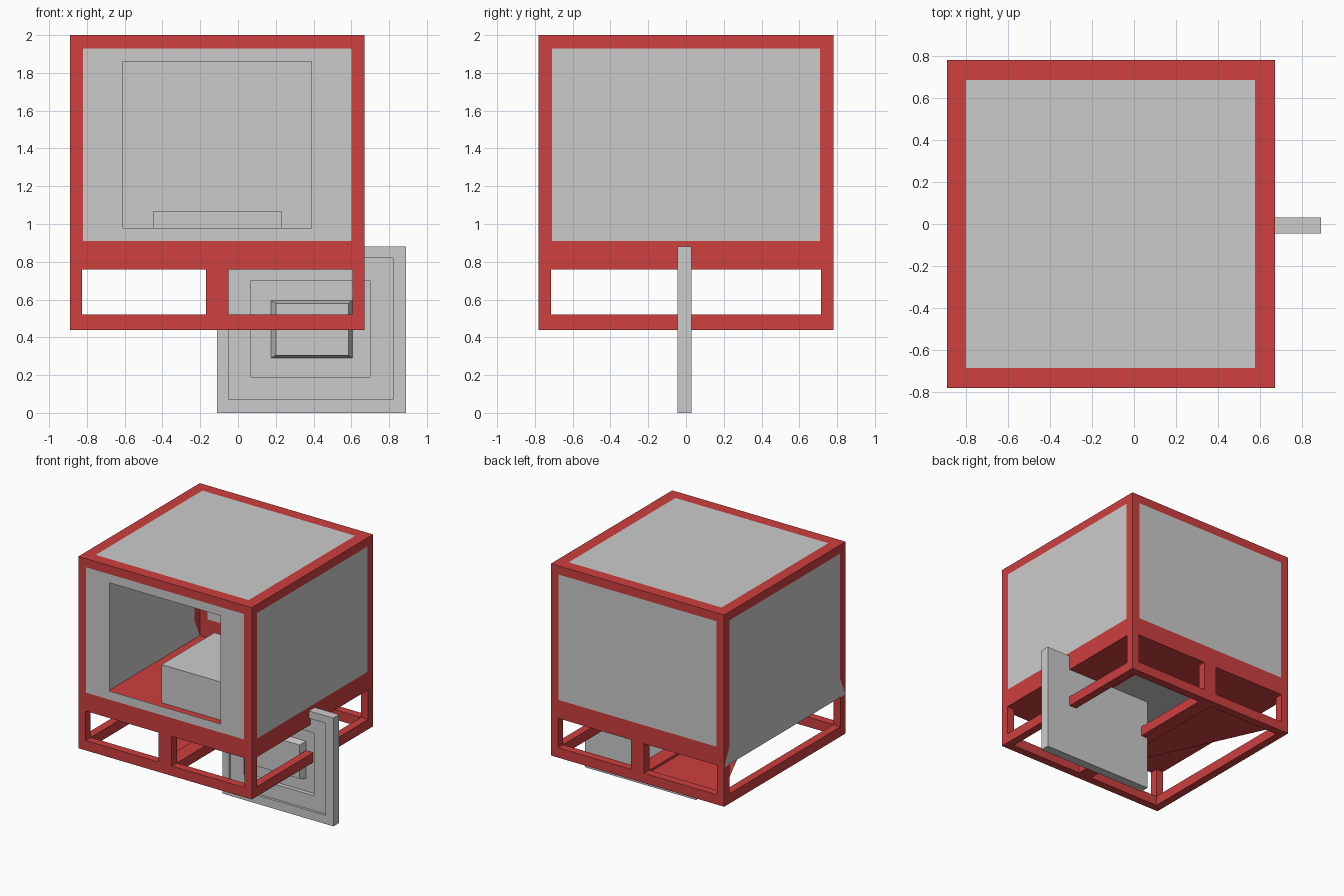
import bpy, bmesh

if "Cube" in bpy.data.objects:
    bpy.data.objects.remove(bpy.data.objects["Cube"])

red = bpy.data.materials.new("red_paint")
red.diffuse_color = (0.62, 0.05, 0.05, 1)
red.use_nodes = True
red.node_tree.nodes["Principled BSDF"].inputs["Base Color"].default_value = red.diffuse_color

X0, X1, Y, Z0, ZF, Z1 = -0.89, 0.67, 0.78, 0.44, 0.76, 2.0
MID0, MID1 = -0.17, -0.05


def make(name, faces, mat=None):
    """Mesh object from a few polygons given as corner lists."""
    bm = bmesh.new()
    for f in faces:
        bm.faces.new([bm.verts.new(p) for p in f])
    bmesh.ops.remove_doubles(bm, verts=bm.verts, dist=1e-5)
    bmesh.ops.recalc_face_normals(bm, faces=bm.faces)
    me = bpy.data.meshes.new(name)
    bm.to_mesh(me)
    bm.free()
    ob = bpy.data.objects.new(name, me)
    bpy.context.collection.objects.link(ob)
    if mat:
        me.materials.append(mat)
    return ob


def ring(a, b):
    """Quads between two loops of equal length."""
    n = len(a)
    return [[a[i], a[(i + 1) % n], b[(i + 1) % n], b[i]] for i in range(n)]


def rect(axis, pos, u0, u1, v0, v1):
    """Rectangle loop on a plane; first edge is the low-v edge."""
    pts = [(u0, v0), (u1, v0), (u1, v1), (u0, v1)]
    if axis == "x":
        return [(pos, u, v) for u, v in pts]
    if axis == "y":
        return [(u, pos, v) for u, v in pts]
    return [(u, v, pos) for u, v in pts]


def box(name, x0, x1, y0, y1, z0, z1, mat=None):
    lo, hi = rect("z", z0, x0, x1, y0, y1), rect("z", z1, x0, x1, y0, y1)
    return make(name, [lo, hi] + ring(lo, hi), mat)


# Front and back walls: red border, grey panel, opening at the front
for name, y in (("front", -Y), ("back", Y)):
    outer = rect("y", y, X0, X1, ZF, Z1)
    inner = rect("y", y, -0.82, 0.60, 0.91, 1.93)
    make(name + "_border", ring(outer, inner), red)
    if name == "front":
        hole = rect("y", y, -0.61, 0.39, 0.98, 1.86)
        make("front_panel", ring(inner, hole))
    else:
        make("back_panel", [inner])

# Side walls; the left one has its lower band in grey
for name, x in (("left", X0), ("right", X1)):
    outer = rect("x", x, -Y, Y, ZF, Z1)
    inner = rect("x", x, -0.71, 0.71, 0.91, 1.93)
    quads = ring(outer, inner)
    if name == "left":
        make("left_border", quads[1:], red)
        make("left_panel", [inner, quads[0]])
    else:
        make("right_border", quads, red)
        make("right_panel", [inner])

# Roof and floor
roof_in = rect("z", Z1, -0.80, 0.575, -0.685, 0.685)
make("roof_border", ring(rect("z", Z1, X0, X1, -Y, Y), roof_in), red)
make("roof_panel", [roof_in])
make("floor", [rect("z", ZF, X0, X1, -Y, Y)], red)

# Block inside the cabinet
box("inner_block", -0.45, 0.23, -0.34, 0.34, ZF, 1.07)

# Open base frame: long bars, cross bars and posts
T, ZB = 0.065, 0.52
for name, s in (("front", -1), ("back", 1)):
    y0, y1 = sorted((s * Y, s * (Y - T)))
    box(name + "_base_bar", X0, X1, y0, y1, Z0, ZB, red)
    for tag, x0, x1 in (("left", X0, X0 + T), ("middle", MID0, MID1), ("right", X1 - T, X1)):
        box(f"{name}_{tag}_post", x0, x1, y0, y1, ZB, ZF, red)
for tag, x0, x1 in (("left", X0, X0 + T), ("middle", MID0, MID1), ("right", X1 - T, X1)):
    box(tag + "_cross_bar", x0, x1, -Y + T, Y - T, Z0, ZB, red)

# Triangular plate in the left bay of the base
make("base_plate", [[(X0 + T, Y - T, 0.5), (MID0, Y - T, 0.5), (MID0, -Y + T, 0.5)]], red)

# Upright door: stepped recess with a raised tapered centre
steps = [
    (0.03, -0.11, 0.89, 0, 0.88),
    (-0.045, -0.11, 0.89, 0, 0.88),
    (-0.045, -0.05, 0.82, 0.07, 0.82),
    (-0.025, -0.05, 0.82, 0.07, 0.82),
    (-0.025, 0.07, 0.70, 0.19, 0.70),
    (0.01, 0.07, 0.70, 0.19, 0.70),
    (0.01, 0.175, 0.605, 0.29, 0.595),
    (-0.045, 0.20, 0.585, 0.305, 0.58),
]
loops = [rect("y", *s) for s in steps]
faces = [loops[0], loops[-1]]
for a, b in zip(loops, loops[1:]):
    faces += ring(a, b)
make("door", faces)
